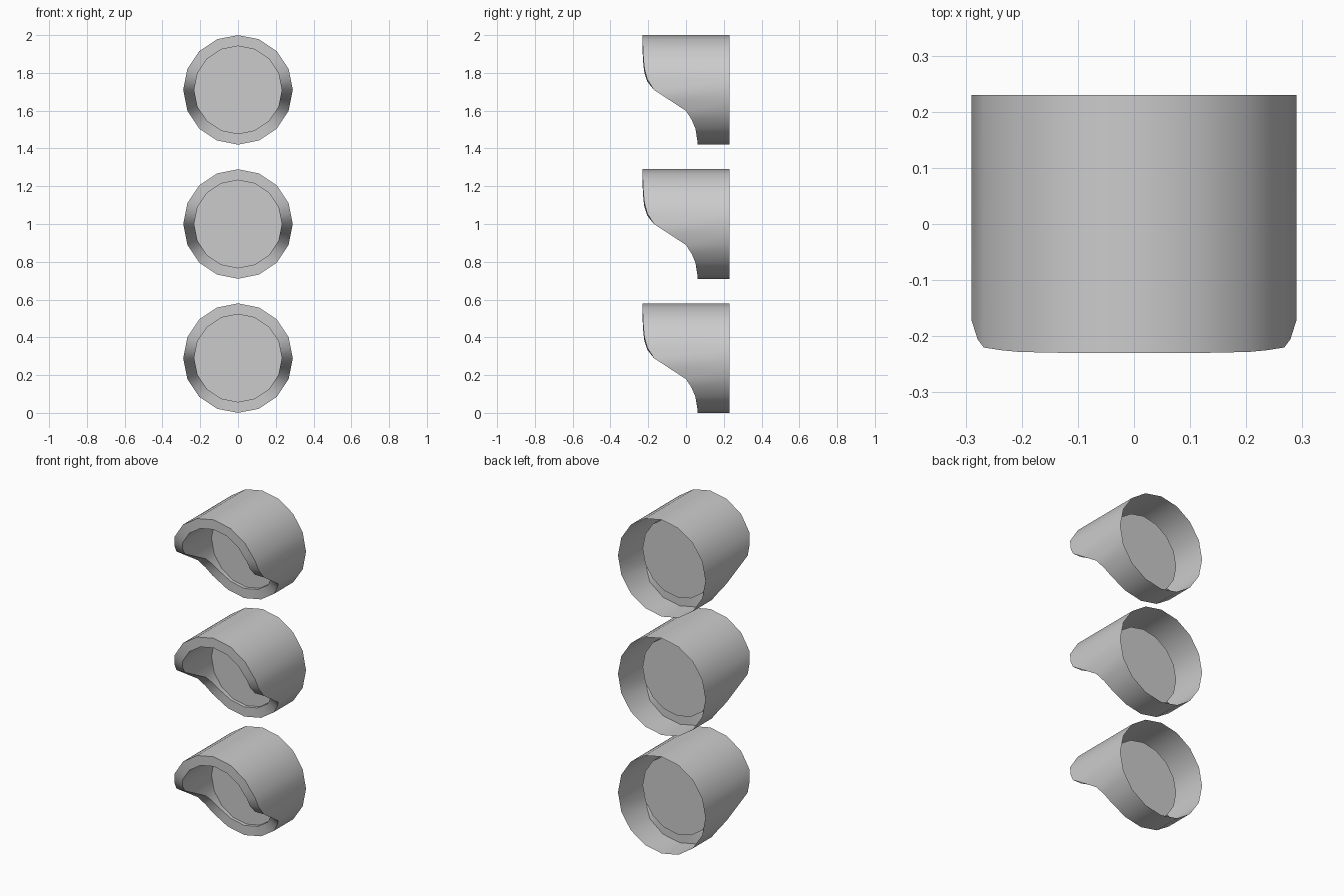
import bpy, bmesh
from math import sin, cos, pi

if "Cube" in bpy.data.objects:
    bpy.data.objects.remove(bpy.data.objects["Cube"])

R_OUT, R_IN = 0.29, 0.232      # hood radii
BACK_Y, LENS_Y = 0.23, 0.08
CENTRES = {"top": 1.71, "middle": 1.0, "bottom": 0.29}

# front edge depth from top of the hood to its bottom (half of the circle)
HALF = [-.23, -.23, -.23, -.229, -.228, -.225, -.22, -.205, -.17,
        -.085, 0, .03, .05, .055, .06, .06, .06]
EDGE = HALF + HALF[-2:0:-1]
N = len(EDGE)


def corner(k, r):
    a = 2 * pi * k / N
    return r * sin(a), r * cos(a)


def outline(k, r):
    """Point on a 16-sided outline; odd points are side midpoints."""
    if k % 2 == 0:
        return corner(k, r)
    (x0, z0), (x1, z1) = corner(k - 1, r), corner(k + 1, r)
    return (x0 + x1) / 2, (z0 + z1) / 2


def ring(bm, r, depth):
    pts = [outline(k, r) for k in range(N)]
    return [bm.verts.new((x, depth(k), z)) for k, (x, z) in enumerate(pts)]


def finish(bm, name, z):
    mesh = bpy.data.meshes.new(name)
    bm.to_mesh(mesh)
    bm.free()
    ob = bpy.data.objects.new(name, mesh)
    ob.location.z = z
    bpy.context.collection.objects.link(ob)
    bpy.ops.object.select_all(action='DESELECT')
    ob.select_set(True)
    bpy.context.view_layer.objects.active = ob
    bpy.ops.object.shade_smooth_by_angle(angle=pi / 6)


def hood(name, z):
    # outer wall, front lip, inner wall back to the lens
    bm = bmesh.new()
    rings = [ring(bm, R_OUT, lambda k: BACK_Y),
             ring(bm, R_OUT, lambda k: EDGE[k]),
             ring(bm, R_IN, lambda k: EDGE[k]),
             ring(bm, R_IN, lambda k: LENS_Y)]
    for a, b in zip(rings, rings[1:]):
        for k in range(N):
            j = (k + 1) % N
            bm.faces.new((a[k], a[j], b[j], b[k]))
    finish(bm, name, z)


def lens(name, z):
    # flat disc, facing the front
    bm = bmesh.new()
    bm.faces.new(ring(bm, R_IN, lambda k: LENS_Y)).normal_update()
    for f in bm.faces:
        if f.normal.y > 0:
            f.normal_flip()
    finish(bm, name, z)


for label, z in CENTRES.items():
    hood(label + "_hood", z)
    lens(label + "_lens", z)
